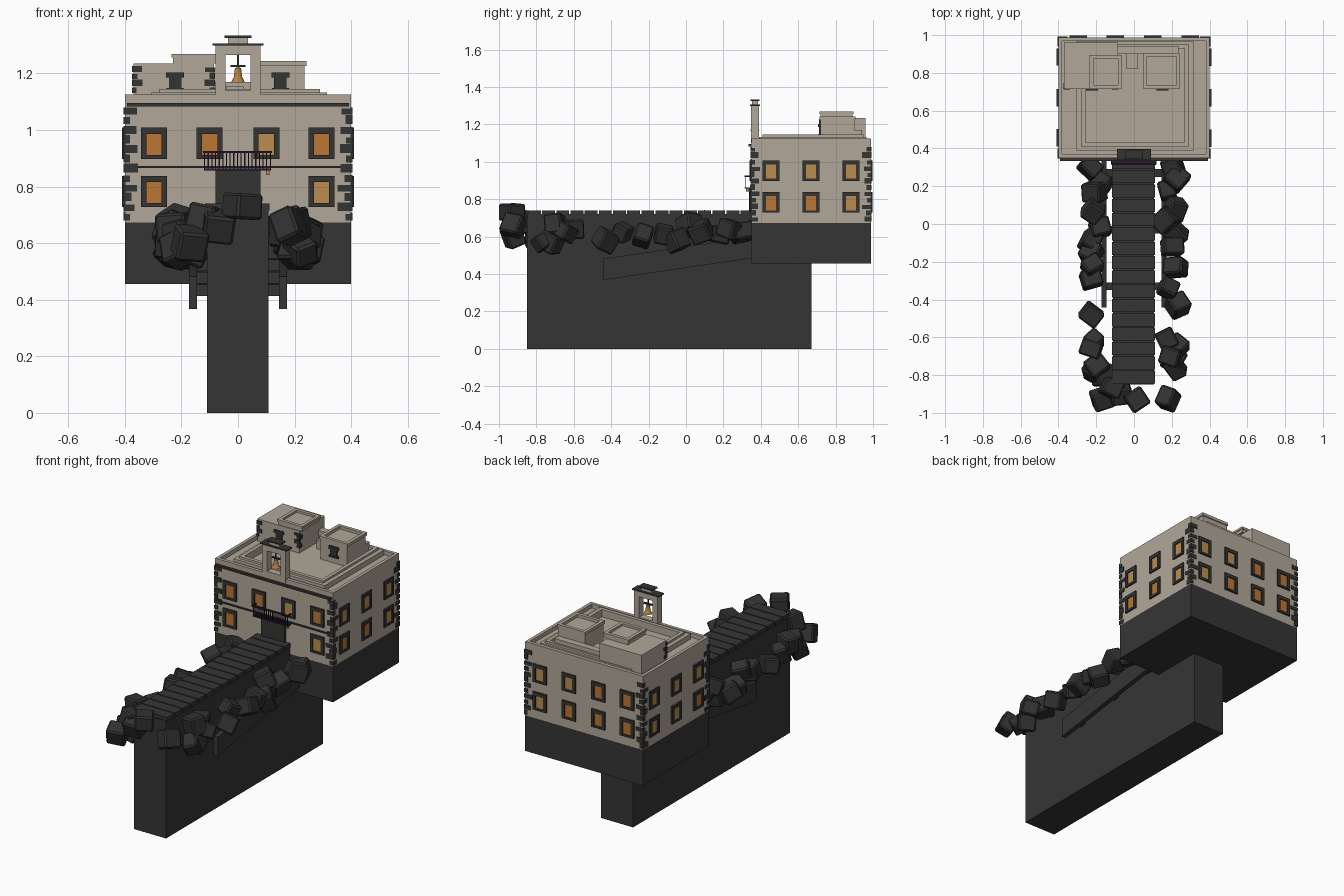
import bpy, bmesh, math, random
from mathutils import Matrix, Vector, Euler

random.seed(4)
cube = bpy.data.objects.get("Cube")
if cube:
    bpy.data.objects.remove(cube, do_unlink=True)


def material(name, rgb):
    m = bpy.data.materials.new(name)
    m.use_nodes = True
    colour = (*rgb, 1)
    m.diffuse_color = colour
    m.node_tree.nodes["Principled BSDF"].inputs["Base Color"].default_value = colour
    return m


plaster = material("pale plaster", (.44, .39, .32))
stone = material("dark stone", (.036, .036, .036))
rubble = material("rubble grey", (.031, .031, .031))
trim = material("charcoal trim", (.033, .034, .032))
amber = material("amber glass", (.50, .18, .035))
honey = material("honey glass", (.50, .27, .08))
iron = material("violet iron", (.024, .009, .034))
brass = material("brass", (.48, .24, .06))


def finish(name, bm, mats):
    mesh = bpy.data.meshes.new(name)
    bm.to_mesh(mesh)
    bm.free()
    obj = bpy.data.objects.new(name, mesh)
    bpy.context.collection.objects.link(obj)
    for m in mats:
        mesh.materials.append(m)
    return obj


def add_box(bm, x, y, z, index=0, matrix=None):
    """Adds a box from its (low, high) range on each axis."""
    spans = (x, y, z)
    centre = Vector([(a + b) / 2 for a, b in spans])
    size = [b - a for a, b in spans]
    m = Matrix.Translation(centre) @ Matrix.Diagonal((*size, 1))
    if matrix:
        m = matrix @ m
    verts = bmesh.ops.create_cube(bm, size=1, matrix=m)["verts"]
    for f in {f for v in verts for f in v.link_faces}:
        f.material_index = index
    return verts


def boxes(name, mat, *spans):
    bm = bmesh.new()
    for s in spans:
        add_box(bm, *s)
    return finish(name, bm, [mat])


def ring(x, y, z, t):
    """Four box spans forming a rectangular rim of thickness t."""
    (a, b), (c, d) = x, y
    return [(x, (c, c + t), z), (x, (d - t, d), z),
            ((a, a + t), (c + t, d - t), z), ((b - t, b), (c + t, d - t), z)]


# Causeway, treads and sloping side beams
boxes("causeway", stone, ((-.11, .107), (-.85, .67), (0, .72)))
pitch = .0758
boxes("treads", stone, *[((-.116, .112), (y, y + pitch - .007), (.715, .74))
                         for y in [-.845 + i * pitch for i in range(16)]])
for side in (-1, 1):
    bm = bmesh.new()
    cx = side * .159
    add_box(bm, (cx - .014, cx + .014), (-.443, .37), (.368, .482))
    for y in (-.35, -.05, .25):
        add_box(bm, sorted((side * .1, cx)), (y, y + .04), (.4, .44))
    for v in bm.verts:
        v.co.z += (v.co.y + .443) * .147
    finish("right_beam" if side < 0 else "left_beam", bm, [stone])

# Building body, parapet and stepped roof ring
X, Y = (-.4, .4), (.35, .988)
boxes("foundation", stone, (X, Y, (.455, .673)))
boxes("walls", plaster, (X, Y, (.673, 1.1)))
boxes("parapet", plaster, *ring(X, Y, (1.1, 1.125), .02))
boxes("roof_ring", plaster, *ring((-.28, .29), (.41, .95), (1.1, 1.145), .022),
      *ring((-.305, .315), (.39, .965), (1.1, 1.132), .025))
boxes("front_cornice", trim, ((-.392, .392), (.334, .35), (1.083, 1.095)))
boxes("floor_band", trim, ((-.39, .39), (.342, .35), (.865, .873)))
boxes("door", trim, ((-.08, .08), (.338, .35), (.69, .862)))


# Windows: dark surround, sill and a lit pane on each wall
def window(bm, place, u, z, glass):
    w, h, g = .046, .055, .027
    out = (-.010, .004)
    add_box(bm, (u - w, u - g), out, (z - h, z + h), 0, place)
    add_box(bm, (u + g, u + w), out, (z - h, z + h), 0, place)
    add_box(bm, (u - g, u + g), out, (z + h - .022, z + h), 0, place)
    add_box(bm, (u - g, u + g), out, (z - h, z - h + .013), 0, place)
    add_box(bm, (u - g, u + g), (-.004, .002), (z - h, z + h), glass, place)


def wall_matrix(angle, depth):
    return (Matrix.Translation((0, .669, 0)) @ Matrix.Rotation(math.radians(angle), 4, "Z")
            @ Matrix.Translation((0, -depth, 0)))


HIGH, LOW = .953, .783
four, three = (-.297, -.1, .1, .295), (-.215, 0, .213)
# Each word lists the panes of one row, a for amber and h for honey
walls = [("front", 0, .319, four, "aaha", "a--h"),
         ("left", 90, .4, three, "hhh", "aah"),
         ("back", 180, .319, four, "hhaa", "haaa"),
         ("right", -90, .4, three, "hhh", "hha")]
for name, angle, depth, columns, upper, lower in walls:
    bm = bmesh.new()
    place = wall_matrix(angle, depth)
    for z, row in ((HIGH, upper), (LOW, lower)):
        for u, pane in zip(columns, row):
            if pane != "-":
                window(bm, place, u, z, 1 if pane == "a" else 2)
    finish(name + "_windows", bm, [trim, amber, honey])


# Irregular corner stones wrapping each corner
def quoins(name, corners, z, top, long, step):
    bm = bmesh.new()
    for cx, sx, cy, sy in corners:
        level, turn = z, 0
        while level < top - step / 2:
            tall = step * random.uniform(.6, .95)
            a = long * (1 if turn % 2 else .5) * random.uniform(.75, 1.1)
            b = long * (.5 if turn % 2 else 1) * random.uniform(.75, 1.1)
            add_box(bm, sorted((cx + sx * .004, cx - sx * a)),
                    sorted((cy + sy * .004, cy - sy * b)), (level, min(level + tall, top)))
            level += step
            turn += 1
    finish(name, bm, [trim])


quoins("corner_stones", [(x, sx, y, sy) for x, sx in zip(X, (-1, 1))
                         for y, sy in zip(Y, (-1, 1))], .68, 1.08, .045, .034)

# Rooftop rooms with raised caps
boxes("right_roof_room", plaster, ((-.37, -.085), (.715, .96), (1.1, 1.235)),
      ((-.23, -.07), (.72, .89), (1.235, 1.255)),
      *ring((-.235, -.065), (.715, .895), (1.255, 1.268), .02))
boxes("left_roof_room", plaster, ((.055, .235), (.72, .9), (1.1, 1.225)),
      *ring((.05, .242), (.714, .906), (1.225, 1.243), .02))
boxes("link_wall", plaster, ((-.085, .235), (.9, .94), (1.1, 1.17)),
      ((-.04, .02), (.82, .9), (1.1, 1.155)))
quoins("room_corner_stones", [(-.37, -1, .715, -1), (-.085, 1, .715, -1)],
       1.13, 1.23, .03, .025)
for name, u in (("right_room_window", -.222), ("left_room_window", .15)):
    boxes(name, trim, ((u - .032, u + .032), (.707, .722), (1.185, 1.203)),
          ((u - .022, u + .022), (.71, .722), (1.145, 1.185)),
          ((u - .03, u + .03), (.707, .722), (1.137, 1.148)))

# Bell gable
G = (.347, .39)
boxes("bell_gable", plaster, ((-.08, -.045), G, (1.1, 1.3)), ((.045, .08), G, (1.1, 1.3)),
      ((-.045, .045), G, (1.265, 1.3)), ((-.045, .045), G, (1.1, 1.14)),
      ((-.035, .035), (.352, .385), (1.305, 1.326)))
boxes("gable_caps", trim, ((-.09, .09), (.341, .396), (1.299, 1.306)),
      ((-.047, .047), (.344, .393), (1.325, 1.333)))
boxes("bell_yoke", trim, ((-.026, .026), (.362, .374), (1.222, 1.23)),
      ((-.003, .003), (.365, .371), (1.23, 1.265)))
bm = bmesh.new()
profile = [(0, 1.222), (.011, 1.218), (.014, 1.19), (.019, 1.178), (.025, 1.168), (0, 1.172)]
points = [bm.verts.new((r, .368, z)) for r, z in profile]
edges = [bm.edges.new(pair) for pair in zip(points, points[1:])]
bmesh.ops.spin(bm, geom=points + edges, cent=(0, .368, 0), axis=(0, 0, 1),
               angle=math.tau, steps=12)
bmesh.ops.remove_doubles(bm, verts=bm.verts, dist=.0005)
bmesh.ops.recalc_face_normals(bm, faces=bm.faces)
finish("bell", bm, [brass])

# Balcony with railings
B = (-.12, .117)
bars = [((x, x + .004), (.315, .319), (.86, .922))
        for x in [B[0] + i * .0129 for i in range(19)]]
boxes("balcony", iron, (B, (.314, .35), (.856, .863)), (B, (.313, .321), (.918, .926)),
      *[((x - .003, x + .003), (.315, .35), (.918, .926)) for x in B], *bars)

# Small hanging lamps
boxes("lamps", brass, *[((x - .006, x + .006), (.322, .336), (z, z + .022))
                        for x, z in ((.105, .84), (-.16, 1.06), (.275, 1.06))][:1])

# Tumbled boulders along both edges and at the near end
banks = {-1: (.30, .23, .17, .07, -.02, -.09, -.15, -.22, -.29, -.48, -.62, -.66, -.75, -.8),
         1: (.30, .24, .18, .08, .02, -.05, -.12, -.23, -.34, -.43, -.61, -.65, -.7, -.76)}
spots = [(side * random.uniform(.165, .235), y, random.uniform(.57, .68))
         for side, ys in banks.items() for y in ys]
spots += [(.015, -.93, .73), (.18, -.925, .66), (-.17, -.925, .6), (-.07, -.9, .66),
          (-.12, -.87, .68), (-.21, -.78, .58), (.21, -.72, .57)]
for i, spot in enumerate(spots):
    bm = bmesh.new()
    size = [random.uniform(.085, .112) for _ in range(3)]
    turn = Euler([random.uniform(-.5, .5), random.uniform(-.5, .5), random.uniform(0, 3)])
    m = Matrix.Translation(spot) @ turn.to_matrix().to_4x4() @ Matrix.Diagonal((*size, 1))
    bmesh.ops.create_cube(bm, size=1, matrix=m)
    bmesh.ops.bevel(bm, geom=bm.edges[:], offset=.009, segments=1, affect="EDGES")
    # Keep each stone inside the near end of the site
    shift = max(0, -1 - min(v.co.y for v in bm.verts))
    bmesh.ops.translate(bm, verts=bm.verts, vec=(0, shift, 0))
    finish(f"boulder_{i + 1}", bm, [rubble])
